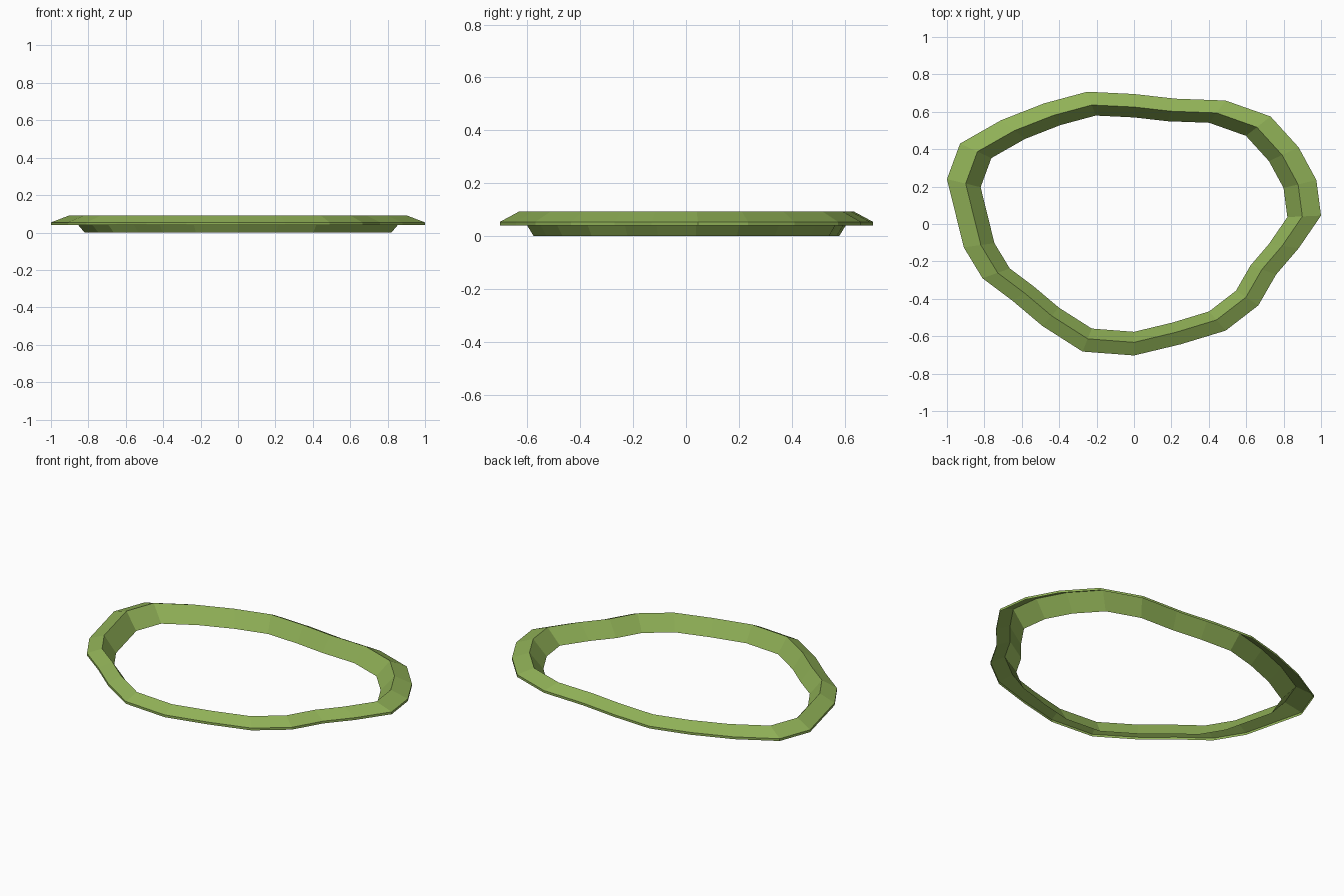
import bpy, bmesh

if "Cube" in bpy.data.objects:
    bpy.data.objects.remove(bpy.data.objects["Cube"])

# Irregular outline of the outer rim, seen from above
outline = [
    (-1.0, 0.24), (-0.93, 0.43), (-0.71, 0.555), (-0.48, 0.645), (-0.25, 0.707),
    (0.0, 0.695), (0.22, 0.67), (0.49, 0.66), (0.73, 0.575), (0.88, 0.41),
    (0.975, 0.235), (1.0, 0.045), (0.88, -0.13), (0.76, -0.27), (0.665, -0.435),
    (0.49, -0.57), (0.25, -0.643), (0.0, -0.703), (-0.275, -0.682),
    (-0.49, -0.545), (-0.65, -0.41), (-0.81, -0.29), (-0.91, -0.125)]

# Cross-section as (outline scale, height): lip, bank crest, inner wall foot
section = [(1.0, 0.04), (1.0, 0.054), (0.9, 0.092), (0.82, 0.0)]

# Open sheet bank: skin the scaled outlines together
bm = bmesh.new()
rings = [[bm.verts.new((x * s, y * s, z)) for x, y in reversed(outline)]
         for s, z in section]
n = len(outline)
for lower, upper in zip(rings, rings[1:]):
    for i in range(n):
        j = (i + 1) % n
        bm.faces.new((lower[i], lower[j], upper[j], upper[i]))

mesh = bpy.data.meshes.new("pond_bank")
bm.to_mesh(mesh)
bm.free()
bank = bpy.data.objects.new("pond_bank", mesh)
bpy.context.collection.objects.link(bank)

# Grass green
grass = bpy.data.materials.new("grass")
grass.diffuse_color = (0.28, 0.44, 0.095, 1)
grass.use_nodes = True
grass.node_tree.nodes["Principled BSDF"].inputs["Base Color"].default_value = grass.diffuse_color
mesh.materials.append(grass)
